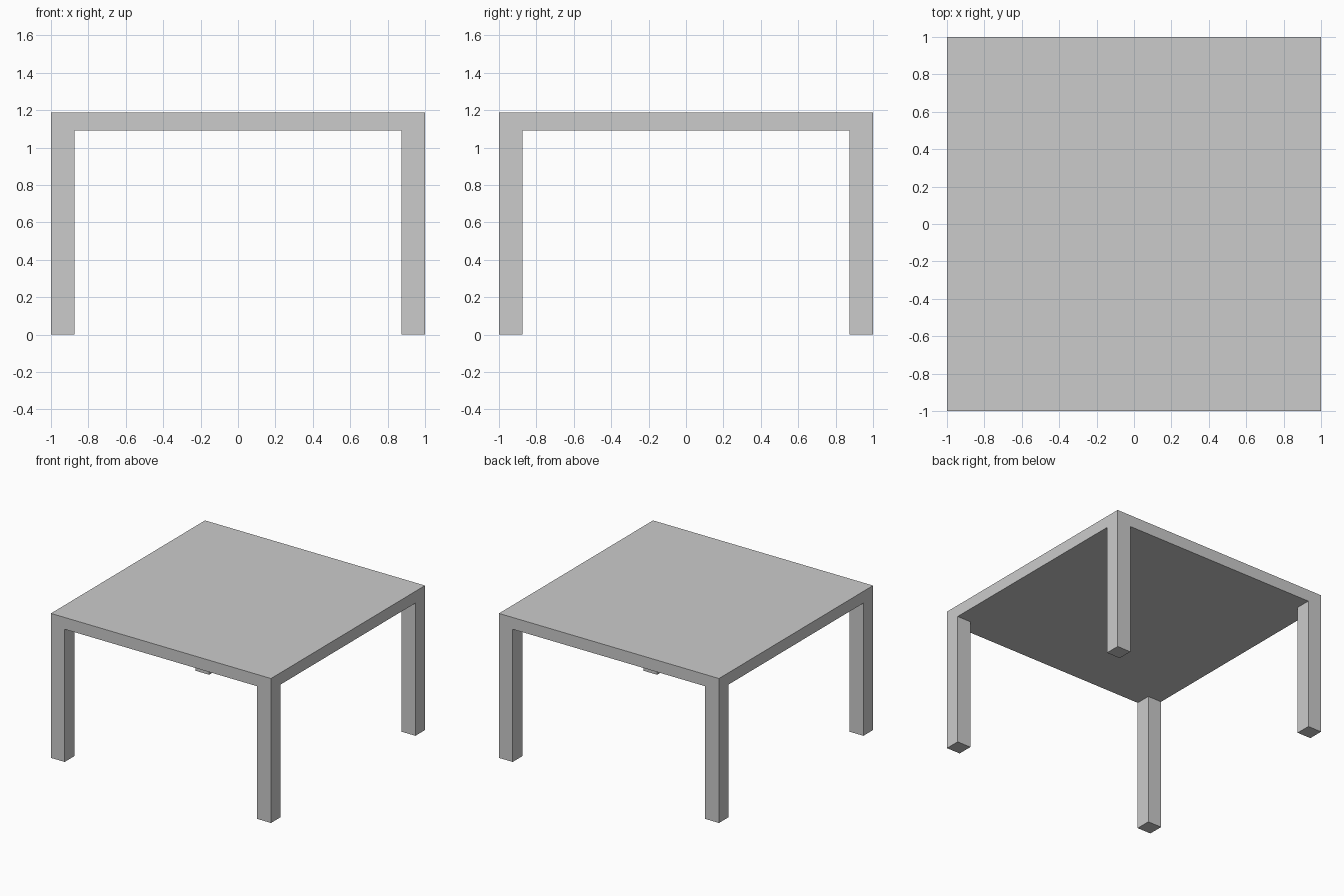
import bpy

if "Cube" in bpy.data.objects:
    bpy.data.objects.remove(bpy.data.objects["Cube"])

SIZE = 2.0        # square top
HEIGHT = 1.187
TOP_THICK = 0.097
LEG = 0.125       # leg width
LEG_H = HEIGHT - TOP_THICK


def box(name, center, dims):
    bpy.ops.mesh.primitive_cube_add(size=1, location=center)
    ob = bpy.context.object
    ob.name = ob.data.name = name
    ob.scale = dims
    bpy.ops.object.transform_apply(location=False, rotation=False, scale=True)
    return ob


# Flat square top
box("table_top", (0, 0, HEIGHT - TOP_THICK / 2), (SIZE, SIZE, TOP_THICK))

# Four legs flush with the corners
offset = (SIZE - LEG) / 2
for side, sx in (("left", -1), ("right", 1)):
    for end, sy in (("front", -1), ("back", 1)):
        box(f"{end}_{side}_leg", (sx * offset, sy * offset, LEG_H / 2), (LEG, LEG, LEG_H))
